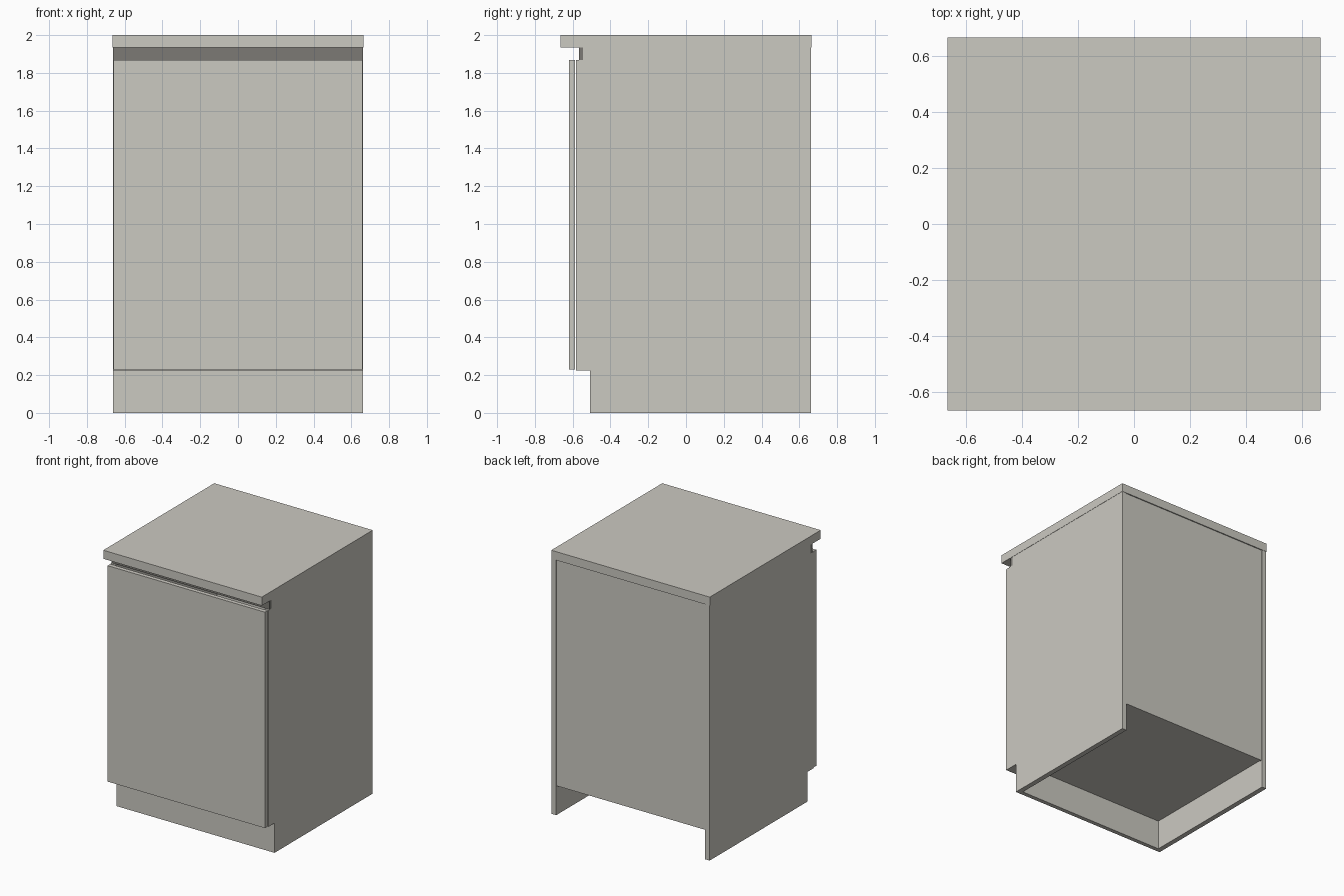
import bpy
import bmesh

cube = bpy.data.objects.get("Cube")
if cube:
    bpy.data.objects.remove(cube, do_unlink=True)


def make_material(name, rgb):
    mat = bpy.data.materials.new(name)
    mat.use_nodes = True
    colour = (*rgb, 1.0)
    mat.diffuse_color = colour
    mat.node_tree.nodes["Principled BSDF"].inputs["Base Color"].default_value = colour
    return mat


PALE = make_material("warm pale grey", (0.60, 0.585, 0.535))
DARK = make_material("dark grey", (0.20, 0.195, 0.178))


def extruded(name, outline, x0, x1, mat):
    """Extrude a (y, z) outline along x from x0 to x1."""
    bm = bmesh.new()
    face = bm.faces.new([bm.verts.new((x0, y, z)) for y, z in outline])
    result = bmesh.ops.extrude_face_region(bm, geom=[face])
    moved = [v for v in result["geom"] if isinstance(v, bmesh.types.BMVert)]
    bmesh.ops.translate(bm, verts=moved, vec=(x1 - x0, 0, 0))
    bmesh.ops.recalc_face_normals(bm, faces=bm.faces)
    mesh = bpy.data.meshes.new(name)
    bm.to_mesh(mesh)
    bm.free()
    mesh.materials.append(mat)
    obj = bpy.data.objects.new(name, mesh)
    bpy.context.collection.objects.link(obj)
    return obj


def board(name, half_width, y0, y1, z0, z1, mat=PALE):
    outline = [(y0, z0), (y1, z0), (y1, z1), (y0, z1)]
    return extruded(name, outline, -half_width, half_width, mat)


HALF = 0.665        # half of the overall width and depth
THICK = 0.04        # side board thickness
INNER = HALF - THICK
BASE = 0.225        # height of the toe space
TOP = 1.935         # underside of the worktop
GRIP = 1.867        # bottom of the finger recess
FRONT = -0.583      # front edge of the carcass
RAIL_Y = -0.546
KICK_Y = -0.477

# Side panels, notched for the toe space and the finger recess
side = [(HALF - 0.002, 0), (HALF - 0.002, TOP), (RAIL_Y, TOP), (RAIL_Y, GRIP),
        (FRONT, GRIP), (FRONT, BASE), (KICK_Y, BASE), (KICK_Y, 0)]
for label, sign in (("left", 1), ("right", -1)):
    extruded(label + "_side_panel", side, sign * INNER, sign * (HALF - 0.002), PALE)

# Carcass boards between the sides
board("floor_panel", INNER, FRONT, 0.64, BASE, BASE + THICK)
board("back_panel", INNER, 0.64, 0.657, BASE - 0.005, TOP)

# Front parts
board("plinth", HALF - 0.002, -0.509, KICK_Y, 0, BASE)
board("door", HALF - 0.005, -0.62, -0.588, BASE + 0.004, GRIP)
board("grip_rail", HALF - 0.002, -0.567, RAIL_Y, GRIP, TOP, DARK)

# Worktop
board("worktop", HALF, -HALF, HALF, TOP, 2.0)
